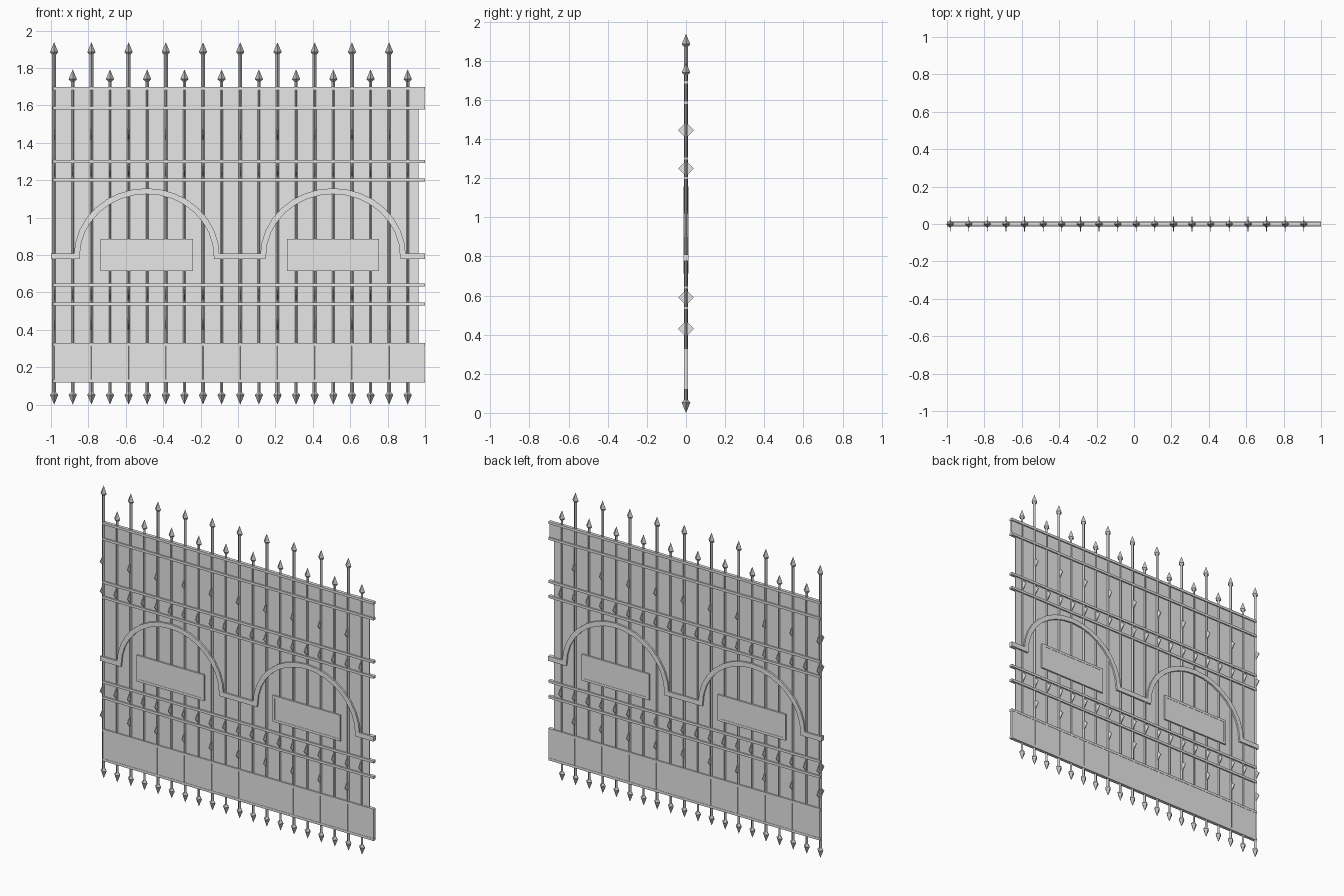
import bpy, bmesh, math
from mathutils import Vector, Matrix

cube = bpy.data.objects.get("Cube")
if cube:
    bpy.data.objects.remove(cube, do_unlink=True)


def make_material(name, value):
    mat = bpy.data.materials.new(name)
    mat.use_nodes = True
    colour = (value, value, value, 1)
    mat.diffuse_color = colour
    mat.node_tree.nodes["Principled BSDF"].inputs["Base Color"].default_value = colour
    return mat


LIGHT = make_material("light grey metal", 0.8)
DARK = make_material("mid grey metal", 0.55)


def finish(name, bm, mat):
    bmesh.ops.recalc_face_normals(bm, faces=bm.faces)
    mesh = bpy.data.meshes.new(name)
    bm.to_mesh(mesh)
    bm.free()
    mesh.materials.append(mat)
    obj = bpy.data.objects.new(name, mesh)
    bpy.context.collection.objects.link(obj)
    return obj


def add_box(bm, x0, x1, z0, z1, half_y):
    place = Matrix.Translation(((x0 + x1) / 2, 0, (z0 + z1) / 2))
    size = Matrix.Diagonal((x1 - x0, 2 * half_y, z1 - z0, 1))
    bmesh.ops.create_cube(bm, size=1, matrix=place @ size)


def box(name, *dims):
    bm = bmesh.new()
    add_box(bm, *dims)
    return finish(name, bm, LIGHT)


def add_cone(bm, x, z0, z1, r0, r1):
    # four-sided, with its corners on the x and y axes
    bmesh.ops.create_cone(bm, cap_ends=True, segments=4, radius1=r0, radius2=r1,
                          depth=z1 - z0, matrix=Matrix.Translation((x, 0, (z0 + z1) / 2)))


def picket(name, x, top, radius):
    bm = bmesh.new()
    head, wide, neck = 0.022, 0.052, 0.066
    add_cone(bm, x, neck, top - neck, radius, radius)
    add_cone(bm, x, 0, wide, 0, head)
    add_cone(bm, x, wide, neck, head, radius)
    add_cone(bm, x, top - wide, top, head, 0)
    add_cone(bm, x, top - neck, top - wide, radius, head)
    return finish(name, bm, DARK)


def diamond_plate(bm, x, z, half=0.04):
    # thin diamond standing across the fence
    bmesh.ops.create_cone(bm, cap_ends=True, segments=4, radius1=half, radius2=half, depth=0.004,
                          matrix=Matrix.Translation((x, 0, z)) @ Matrix.Rotation(math.pi / 2, 4, 'Y'))


def ribbon(name, points, half_w, half_y):
    # flat bar of even width following a path in the xz plane
    bm = bmesh.new()
    rings = []
    for i, p in enumerate(points):
        a = (p - points[i - 1]).normalized() if i else None
        b = (points[i + 1] - p).normalized() if i < len(points) - 1 else a
        a = a or b
        na, nb = Vector((-a.y, a.x)), Vector((-b.y, b.x))
        n = (na + nb).normalized()
        off = n * (half_w / n.dot(nb))
        rings.append([bm.verts.new((p.x + s * off.x, y, p.y + s * off.y))
                      for s, y in ((1, -half_y), (1, half_y), (-1, half_y), (-1, -half_y))])
    for r, q in zip(rings, rings[1:]):
        for k in range(4):
            m = (k + 1) % 4
            bm.faces.new((r[k], r[m], q[m], q[k]))
    bm.faces.new(rings[0])
    bm.faces.new(rings[-1])
    return finish(name, bm, LIGHT)


# Pickets, alternating tall and short, with diamond plates
plates = bmesh.new()
for i in range(20):
    x = -0.983 + i * 0.0995
    tall = i % 2 == 0
    picket("tall_picket" if tall else "short_picket", x, 1.937 if tall else 1.792,
           0.0105 if tall else 0.0085)
    for z in (1.25, 0.59) + ((1.445, 0.43) if tall else ()):
        diamond_plate(plates, x, z)
finish("diamond_plates", plates, LIGHT)

# Sheet panels
box("middle_panel", -0.983, 0.965, 0.322, 1.585, 0.002)
box("top_panel", -0.983, 0.998, 1.585, 1.69, 0.003)
box("bottom_panel", -0.983, 0.998, 0.127, 0.322, 0.009)

# Horizontal rails
for z in (1.69, 1.585, 1.3, 1.2, 0.64, 0.537, 0.322, 0.127):
    box("rail", -0.988, 1.0, z - 0.008, z + 0.008, 0.0108)

# Double arch band
path = [Vector((-1.0, 0.793))]
for cx in (-0.488, 0.508):
    for k in range(17):
        t = math.pi * (1 - k / 16)
        path.append(Vector((cx + 0.374 * math.cos(t), 0.793 + 0.348 * math.sin(t))))
path.append(Vector((1.0, 0.793)))
ribbon("arch_band", path, 0.0155, 0.013)

# Framed plaques under the arches
for cx in (-0.488, 0.508):
    x0, x1, z0, z1, w = cx - 0.247, cx + 0.247, 0.713, 0.886, 0.016
    box("plaque", x0 + w, x1 - w, z0 + w, z1 - w, 0.0108)
    frame = bmesh.new()
    for dims in ((x0, x1, z0, z0 + w), (x0, x1, z1 - w, z1),
                 (x0, x0 + w, z0 + w, z1 - w), (x1 - w, x1, z0 + w, z1 - w)):
        add_box(frame, *dims, 0.0125)
    finish("plaque_frame", frame, LIGHT)
